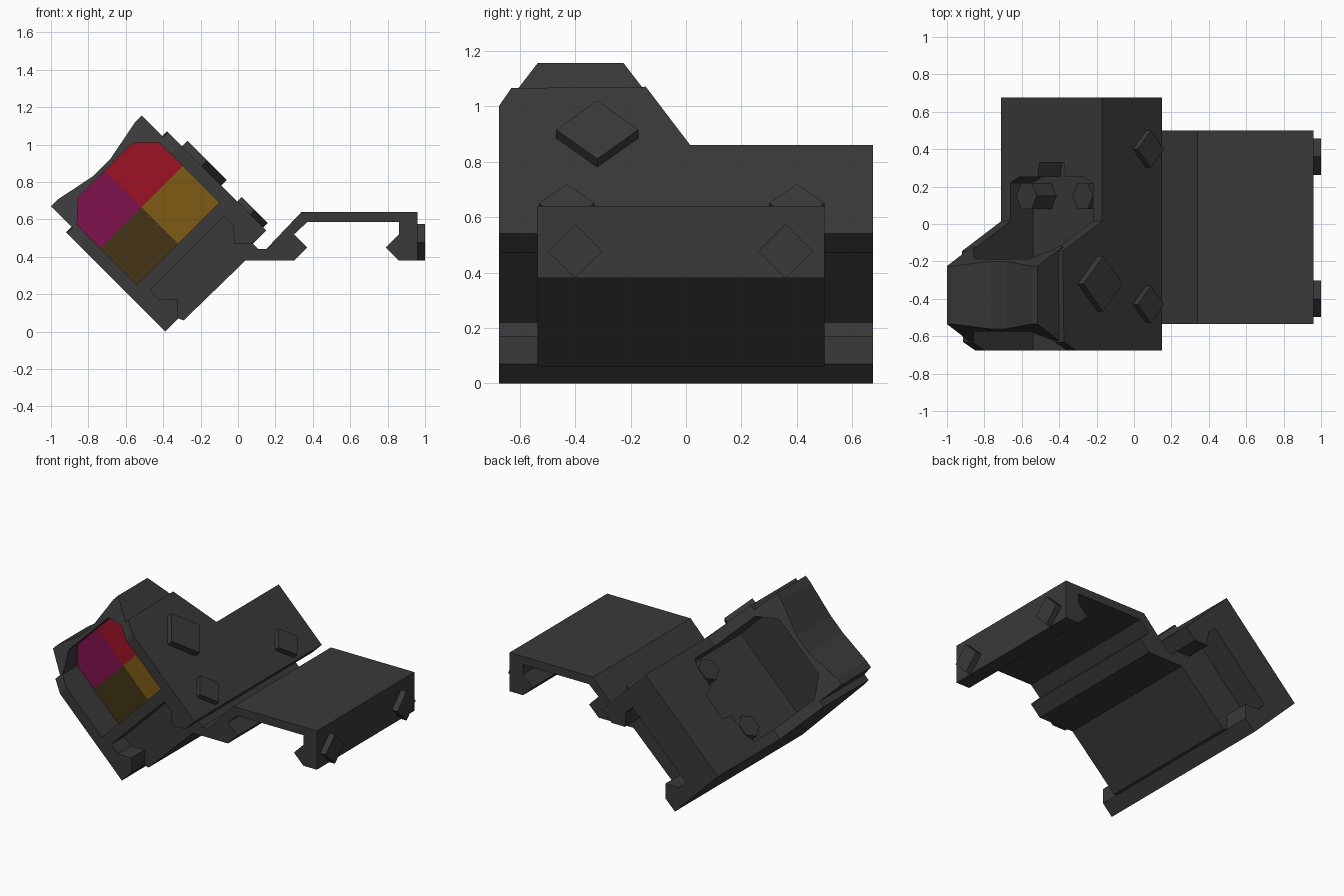
import bpy, bmesh, math

if "Cube" in bpy.data.objects:
    bpy.data.objects.remove(bpy.data.objects["Cube"], do_unlink=True)


def material(name, rgb):
    m = bpy.data.materials.new(name)
    m.use_nodes = True
    m.diffuse_color = (*rgb, 1)
    bsdf = m.node_tree.nodes["Principled BSDF"]
    bsdf.inputs["Base Color"].default_value = (*rgb, 1)
    bsdf.inputs["Roughness"].default_value = 0.7
    return m


GREY = material("dark grey", (0.041, 0.041, 0.041))
RED = material("red glass", (0.34, 0.006, 0.018))
GOLD = material("amber glass", (0.21, 0.105, 0.007))
PURPLE = material("magenta glass", (0.22, 0.006, 0.078))
BROWN = material("brown glass", (0.058, 0.035, 0.008))


# The sight is canted 45 degrees: a runs across it, b runs up it
def canted(a, b, y):
    return ((a - b) / 2, y, (a + b) / 2)


def along_y(p, q, t):        # profile across and up, pushed front to back
    return canted(p, q, t)


def along_a(p, q, t):        # profile front-back and up, pushed sideways
    return canted(t, q, p)


def along_b(p, q, t):        # plan profile, pushed upwards
    return canted(p, t, q)


def upright(p, q, t):        # plain x, z profile pushed along y
    return (p, t, q)


def along_x(p, q, t):        # plain y, z profile pushed along x
    return (t, p, q)


def prism(name, pts, lo, hi, place, mat=GREY):
    bm = bmesh.new()
    rings = [[bm.verts.new(place(p, q, t)) for p, q in pts] for t in (lo, hi)]
    bm.faces.new(rings[0])
    bm.faces.new(rings[1])
    n = len(pts)
    for i in range(n):
        j = (i + 1) % n
        bm.faces.new((rings[0][i], rings[0][j], rings[1][j], rings[1][i]))
    bmesh.ops.recalc_face_normals(bm, faces=bm.faces)
    me = bpy.data.meshes.new(name)
    bm.to_mesh(me)
    bm.free()
    me.materials.append(mat)
    ob = bpy.data.objects.new(name, me)
    bpy.context.collection.objects.link(ob)
    return ob


def cut(target, *cutters):
    bpy.context.view_layer.objects.active = target
    for c in cutters:
        c.hide_render = True
        mod = target.modifiers.new("cut", "BOOLEAN")
        mod.operation = "DIFFERENCE"
        mod.solver = "EXACT"
        mod.object = c
        bpy.ops.object.modifier_apply(modifier=mod.name)


def diamond(cy, cq, ry, rq):
    return [(cy - ry, cq), (cy, cq - rq), (cy + ry, cq), (cy, cq + rq)]


# Housing: low deck behind, tall window frame in front
housing = prism("housing", [(-0.675, 0.39), (0.675, 0.39), (0.675, 1.03), (0.015, 1.03),
                            (-0.145, 1.45), (-0.63, 1.44), (-0.675, 1.31)],
                -0.39, 0.69, along_a)

# Hood: dipped top, narrowing front to back as it rises
hood = prism("hood", [(-0.33, 1.40), (-0.33, 1.67), (-0.26, 1.67), (0.06, 1.605),
                      (0.24, 1.605), (0.57, 1.67), (0.64, 1.67), (0.64, 1.40)],
             -1, 1, along_y)
for v in hood.data.vertices:
    b = v.co.z - v.co.x
    v.co.y = -0.38 + v.co.y * (0.24 - (b - 1.45) * 0.386)

# Openings: window tunnel, deck pocket and dovetail groove
WINDOW = [(-0.29, 0.79), (0.59, 0.79), (0.59, 1.43), (0.45, 1.57), (-0.14, 1.57), (-0.29, 1.43)]
tunnel = prism("window_cutter", WINDOW, -0.9, 0.1, along_y)
pocket = prism("pocket_cutter", [(-0.29, -0.1), (-0.29, 0.22), (-0.2, 0.25), (0, 0.25),
                                 (0.02, 0.33), (0.28, 0.33), (0.3, 0.25), (0.5, 0.25),
                                 (0.59, 0.22), (0.59, -0.1)], 0.79, 1.2, along_b)
groove = prism("groove_cutter", [(-0.25, 0.3), (-0.25, 0.39), (-0.15, 0.49), (-0.25, 0.59),
                                 (-0.25, 0.69), (0.54, 0.69), (0.54, 0.59), (0.45, 0.49),
                                 (0.55, 0.39), (0.55, 0.3)], -0.9, 0.9, along_y)
cut(housing, tunnel, pocket, groove)
cut(hood, tunnel)
for c in (tunnel, pocket, groove):
    bpy.data.objects.remove(c, do_unlink=True)

# Lens: backing plate with four tinted panes
prism("lens_back", WINDOW, -0.47, -0.44, along_y)
A, B = 0.148, 1.18
panes = {
    "pane_upper_left": ([(A, B), (0.59, B), (0.59, 1.43), (0.45, 1.57), (A, 1.57)], RED),
    "pane_lower_left": ([(A, B), (A, 0.79), (0.59, 0.79), (0.59, B)], GOLD),
    "pane_upper_right": ([(A, B), (A, 1.57), (-0.14, 1.57), (-0.29, 1.43), (-0.29, B)], PURPLE),
    "pane_lower_right": ([(A, B), (-0.29, B), (-0.29, 0.79), (A, 0.79)], BROWN),
}
for name, (pts, mat) in panes.items():
    prism(name, pts, -0.478, -0.47, along_y, mat)

# Hexagonal posts in the rear corners of the pocket
for side, a in (("left", 0.45), ("right", -0.15)):
    hexagon = [(a + 0.11 * math.cos(k * math.pi / 3), 0.15 + 0.08 * math.sin(k * math.pi / 3))
               for k in range(6)]
    prism(f"pocket_post_{side}", hexagon, 0.78, 1.0, along_b)

# Offset mount: canted dovetail rail, bridge and hooked rail clamp
prism("offset_mount", [(-0.29, 0.06), (-0.32, 0.07), (-0.32, 0.17), (-0.42, 0.17),
                       (-0.47, 0.22), (-0.075, 0.615), (-0.025, 0.565), (-0.02, 0.47),
                       (0.08, 0.47), (0.11, 0.44), (0.15, 0.44), (0.34, 0.64),
                       (0.96, 0.64), (0.96, 0.38), (0.86, 0.38), (0.79, 0.45),
                       (0.86, 0.52), (0.86, 0.585), (0.37, 0.585), (0.30, 0.52),
                       (0.37, 0.45), (0.30, 0.38), (0.04, 0.38)],
      -0.535, 0.50, upright)

# Diamond knobs on the housing side and on the clamp end
prism("adjuster_knob", diamond(-0.32, 1.08, 0.148, 0.21), 0.68, 0.75, along_a)
for end, y in (("front", -0.43), ("rear", 0.40)):
    prism(f"side_knob_{end}", diamond(y, 0.56, 0.1, 0.14), 0.68, 0.74, along_a)
for end, y in (("front", -0.40), ("rear", 0.36)):
    prism(f"clamp_knob_{end}", diamond(y, 0.477, 0.098, 0.098), 0.95, 1.0, along_x)
